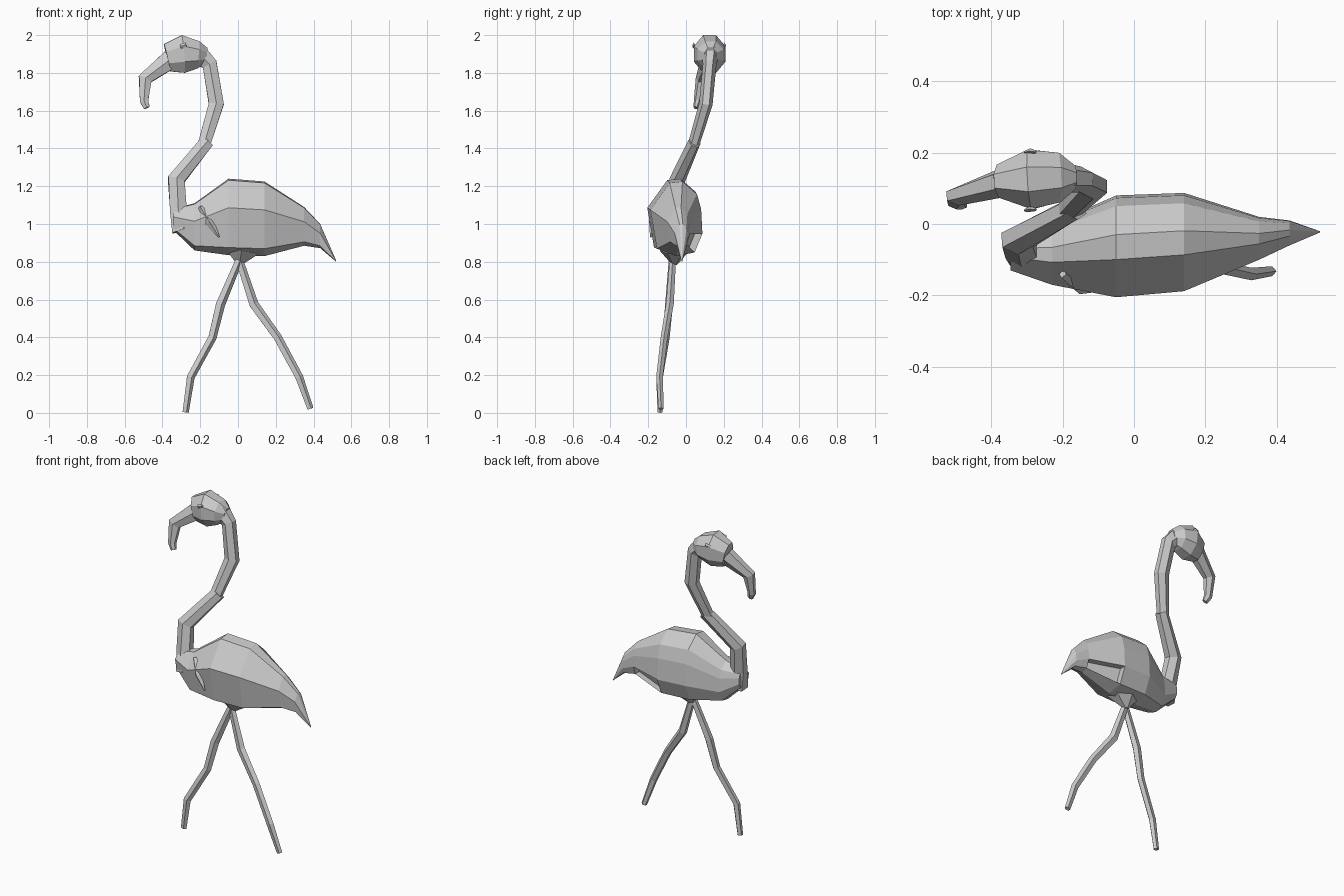
import bpy, bmesh
from math import cos, sin, tau
from mathutils import Vector

cube = bpy.data.objects.get("Cube")
if cube:
    bpy.data.objects.remove(cube)

grey = bpy.data.materials.new("plain grey")
grey.use_nodes = True
colour = (0.6, 0.6, 0.6, 1)
grey.diffuse_color = colour
grey.node_tree.nodes["Principled BSDF"].inputs["Base Color"].default_value = colour


def loft(name, rings, tweak=None):
    """Skin a list of equal rings, capping both ends."""
    bm = bmesh.new()
    loops = [[bm.verts.new(p) for p in ring] for ring in rings]
    for a, b in zip(loops, loops[1:]):
        n = len(a)
        for i in range(n):
            j = (i + 1) % n
            bm.faces.new((a[i], a[j], b[j], b[i]))
    bm.faces.new(loops[0])
    bm.faces.new(loops[-1])
    if tweak:
        tweak(bm)
    bmesh.ops.remove_doubles(bm, verts=bm.verts, dist=0.0005)
    bmesh.ops.recalc_face_normals(bm, faces=bm.faces)
    mesh = bpy.data.meshes.new(name)
    bm.to_mesh(mesh)
    bm.free()
    mesh.materials.append(grey)
    obj = bpy.data.objects.new(name, mesh)
    bpy.context.collection.objects.link(obj)
    return obj


def tube(name, path, sides, turn=0.0):
    """Path entries: x, y, z, half width along y, half width across."""
    pts = [Vector(p[:3]) for p in path]
    rings = []
    for i, (p, row) in enumerate(zip(pts, path)):
        before = (p - pts[i - 1]).normalized() if i else Vector()
        after = (pts[i + 1] - p).normalized() if i < len(pts) - 1 else Vector()
        along = (before + after).normalized()
        side = Vector((0, 1, 0))
        side = (side - along * side.dot(along)).normalized()
        across = along.cross(side)
        angles = [turn + tau * k / sides for k in range(sides)]
        rings.append([p + side * cos(a) * row[3] + across * sin(a) * row[4] for a in angles])
    return loft(name, rings)


# Body: one faceted section stretched to each station (x, y range, z range)
section = [(-.26, .98), (.23, 1), (.79, .83), (.95, .63), (1, .3),
           (.7, .05), (0, 0), (-.75, .1), (-1, .62)]
stations = [(-.345, -.13, -.03, .97, 1.08), (-.23, -.17, .0, .86, 1.11),
            (-.05, -.205, .08, .835, 1.24), (.14, -.188, .087, .83, 1.225),
            (.35, -.1, .02, .885, 1.09), (.435, -.06, .01, .872, 1.0),
            (.52, -.024, -.02, .8, .806)]
body_rings = []
for x, y0, y1, z0, z1 in stations:
    mid, half = (y0 + y1) / 2, (y1 - y0) / 2
    body_rings.append([(x, mid + u * half, z0 + v * (z1 - z0)) for u, v in section])


def belly_and_hollow(bm):
    # Small hollow on the lower far flank
    for face in list(bm.faces):
        c = face.calc_center_median()
        if .2 < c.x < .3 and c.y > .02 and c.z < .97:
            bmesh.ops.inset_individual(bm, faces=[face], thickness=.02)
            for v in face.verts:
                v.co.y -= .04
            break


loft("body", body_rings, belly_and_hollow)

# Keel under the belly where the legs meet
tube("belly_keel", [(.007, -.06, .785, .014, .014), (.02, -.06, .86, .08, .11)], 6)

# Folded wing edge on the near shoulder
tube("wing_fold", [(-.2, -.14, 1.09, .012, .012), (-.15, -.175, 1.01, .022, .025),
                   (-.1, -.186, .93, .004, .004)], 4)

# Neck
tube("lower_neck", [(-.285, -.085, .97, .06, .075), (-.315, -.075, 1.07, .042, .052),
                    (-.327, -.045, 1.235, .042, .052), (-.165, .045, 1.435, .034, .042)], 6)
tube("upper_neck", [(-.18, .04, 1.42, .03, .038), (-.115, .105, 1.635, .036, .046),
                    (-.15, .125, 1.845, .036, .046), (-.21, .13, 1.9, .045, .06)], 6)

# Head
tube("head", [(-.165, .13, 1.89, .035, .045), (-.21, .13, 1.895, .075, .078),
              (-.29, .125, 1.9, .09, .108), (-.375, .12, 1.88, .05, .08)], 8, tau / 16)

# Hooked beak
tube("beak", [(-.36, .118, 1.87, .042, .058), (-.492, .078, 1.768, .027, .042),
              (-.497, .06, 1.65, .019, .026), (-.482, .052, 1.615, .012, .018)], 6)

# Eyes
for side, y in (("right", .042), ("left", .204)):
    tube("eye_" + side, [(-.305, y - .004, 1.94, .004, .012), (-.29, y, 1.945, .008, .012),
                         (-.275, y - .002, 1.95, .004, .012)], 4)

# Legs: tapering square stems with a bent knee and ankle
leading = [(.005, -.075, .81), (-.095, -.09, .575), (-.137, -.105, .4),
           (-.252, -.14, .19), (-.279, -.137, .003)]
trailing = [(.005, -.07, .81), (.082, -.085, .575), (.208, -.115, .4),
            (.322, -.14, .19), (.382, -.132, .022)]
girth = (.022, .027, .024, .023, .018)
for name, path in (("leading_leg", leading), ("trailing_leg", trailing)):
    tube(name, [p + (g * .8, g) for p, g in zip(path, girth)], 5, tau / 4)
